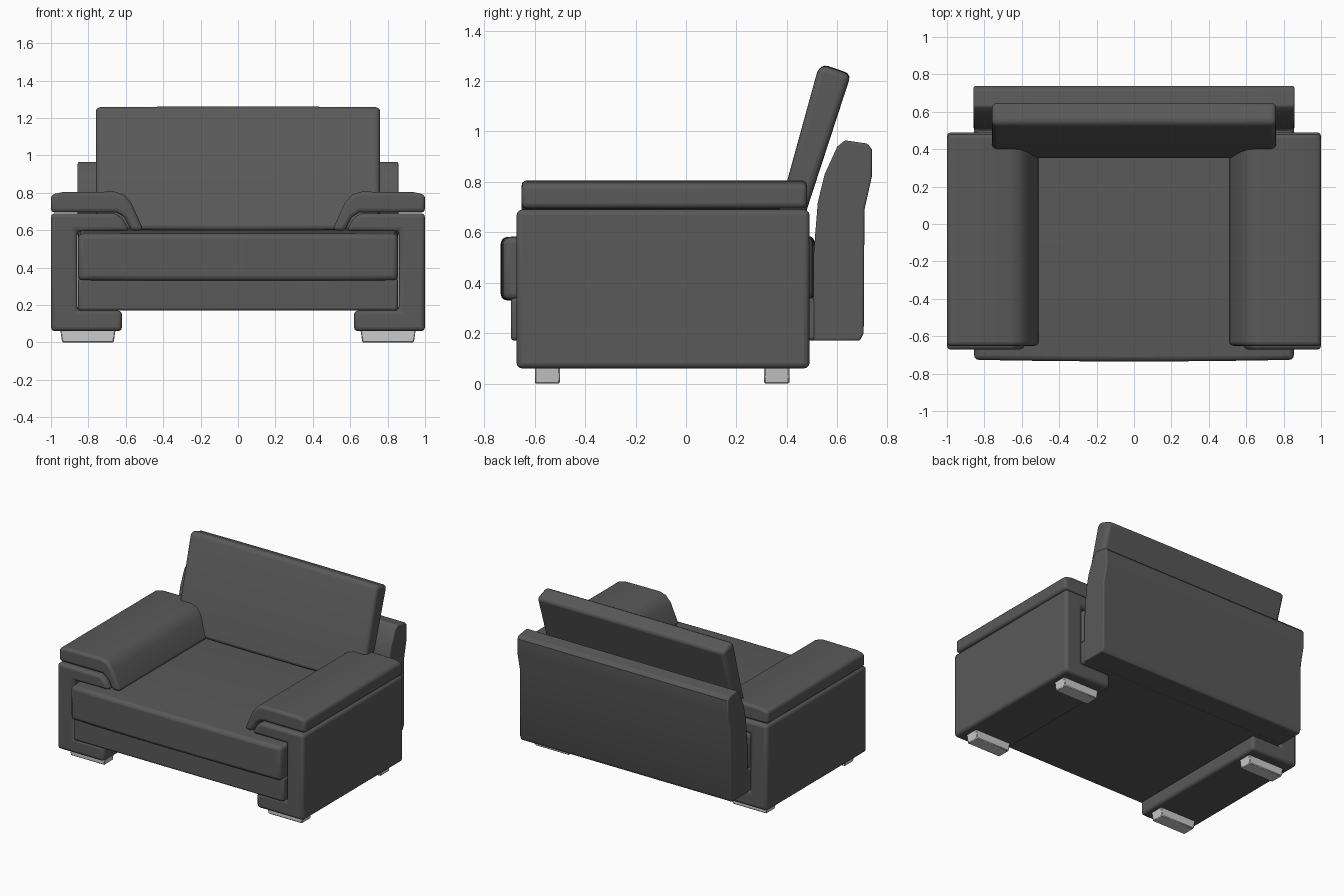
import bpy, bmesh, math
from mathutils import Vector

cube = bpy.data.objects.get("Cube")
if cube:
    bpy.data.objects.remove(cube)


def make_material(name, value, roughness):
    mat = bpy.data.materials.new(name)
    mat.use_nodes = True
    color = (value, value, value, 1)
    mat.diffuse_color = color
    shader = mat.node_tree.nodes["Principled BSDF"]
    shader.inputs["Base Color"].default_value = color
    shader.inputs["Roughness"].default_value = roughness
    return mat


leather = make_material("dark grey leather", 0.1, 0.6)
metal = make_material("light grey metal", 0.6, 0.5)


def prism(name, profile, axis, lo, hi, mat, bevel=0.02, crown=0.0, slices=1, segments=3):
    """Extrude a closed profile along x (profile is y, z) or y (profile is x, z)."""
    bm = bmesh.new()
    center = sum((Vector(p) for p in profile), Vector((0, 0))) / len(profile)
    rings = []
    for i in range(slices + 1):
        t = i / slices
        along = lo + (hi - lo) * t
        scale = 1 - crown * (2 * t - 1) ** 2
        ring = []
        for p in profile:
            a, z = center + (Vector(p) - center) * scale
            ring.append(bm.verts.new((along, a, z) if axis == "x" else (a, along, z)))
        rings.append(ring)
    n = len(profile)
    for r0, r1 in zip(rings, rings[1:]):
        for j in range(n):
            k = (j + 1) % n
            bm.faces.new((r0[j], r0[k], r1[k], r1[j]))
    bm.faces.new(rings[0])
    bm.faces.new(rings[-1])
    bmesh.ops.recalc_face_normals(bm, faces=bm.faces)
    mesh = bpy.data.meshes.new(name)
    bm.to_mesh(mesh)
    bm.free()
    mesh.materials.append(mat)
    obj = bpy.data.objects.new(name, mesh)
    bpy.context.collection.objects.link(obj)
    if bevel:
        mod = obj.modifiers.new("soft edges", "BEVEL")
        mod.width = bevel
        mod.segments = segments
        mod.limit_method = "ANGLE"
        mod.angle_limit = math.radians(40)
    bpy.ops.object.select_all(action="DESELECT")
    obj.select_set(True)
    bpy.context.view_layer.objects.active = obj
    bpy.ops.object.shade_smooth_by_angle(angle=math.radians(35))
    return obj


def rect(a0, a1, z0, z1):
    return [(a0, z0), (a1, z0), (a1, z1), (a0, z1)]


# Base rail under the seat
prism("base_rail", rect(-0.695, 0.52, 0.17, 0.34), "x", -0.855, 0.855, leather, 0.015)

# Seat cushion with a gently bowed front and top
seat = [(-0.735, 0.33), (0.51, 0.33), (0.51, 0.585), (0.1, 0.6), (-0.4, 0.6), (-0.735, 0.58)]
prism("seat_cushion", seat, "x", -0.855, 0.855, leather, 0.025, crown=0.015, slices=8)

# Back panel, flaring outwards at the top
panel = [(0.505, 0.17), (0.69, 0.17), (0.705, 0.2), (0.708, 0.69), (0.737, 0.82),
         (0.737, 0.93), (0.72, 0.952), (0.63, 0.965), (0.6, 0.94), (0.55, 0.83),
         (0.523, 0.72), (0.505, 0.5)]
prism("back_panel", panel, "x", -0.857, 0.857, leather, 0.008)

# Leaning back cushion
back = [(0.345, 0.6), (0.45, 0.6), (0.655, 1.228), (0.54, 1.268), (0.52, 1.235)]
prism("back_cushion", back, "x", -0.76, 0.76, leather, 0.025, crown=0.012, slices=8)

# Arms, pads and feet on both sides
body = [(1, 0.06), (1, 0.69), (0.65, 0.69), (0.615, 0.66), (0.58, 0.595),
        (0.86, 0.595), (0.86, 0.17), (0.62, 0.17), (0.62, 0.06)]
pad = [(1, 0.695), (1, 0.79), (0.94, 0.803), (0.66, 0.806), (0.61, 0.79), (0.57, 0.745),
       (0.505, 0.6), (0.57, 0.595), (0.61, 0.67), (0.65, 0.695)]
for side, s in (("left", 1), ("right", -1)):
    def flip(points):
        return [(x * s, z) for x, z in points]
    prism(side + "_arm", flip(body), "y", -0.672, 0.49, leather, 0.022)
    prism(side + "_arm_pad", flip(pad), "y", -0.652, 0.48, leather, 0.02)
    for end, y in (("front", -0.6), ("back", 0.31)):
        foot = [(0.665, 0), (0.94, 0), (0.95, 0.065), (0.655, 0.065)]
        prism(f"{side}_{end}_foot", flip(foot), "y", y, y + 0.1, metal, 0.005, segments=1)
